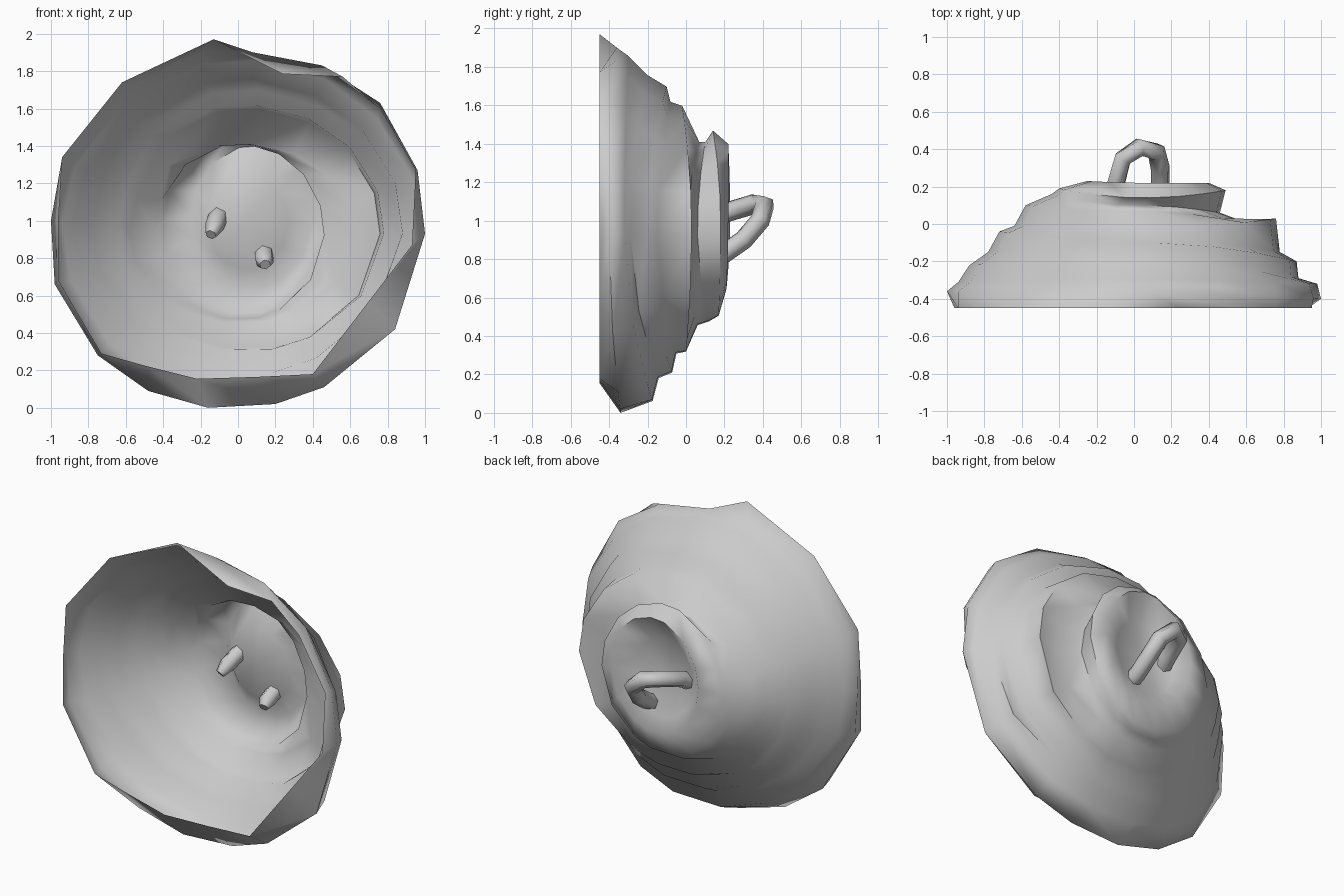
import bpy
import bmesh
from math import atan2, cos, sin, radians
from mathutils import Vector

cube = bpy.data.objects.get("Cube")
if cube:
    bpy.data.objects.remove(cube, do_unlink=True)

grey = bpy.data.materials.new("clay grey")
grey.use_nodes = True
colour = (0.6, 0.6, 0.6, 1)
grey.diffuse_color = colour
for node in grey.node_tree.nodes:
    if node.type == "BSDF_PRINCIPLED":
        node.inputs["Base Color"].default_value = colour


def finish(name, bm, angle):
    """Turn a bmesh into a shaded, coloured object."""
    bmesh.ops.recalc_face_normals(bm, faces=bm.faces)
    mesh = bpy.data.meshes.new(name)
    bm.to_mesh(mesh)
    bm.free()
    mesh.materials.append(grey)
    obj = bpy.data.objects.new(name, mesh)
    bpy.context.collection.objects.link(obj)
    bpy.ops.object.select_all(action="DESELECT")
    obj.select_set(True)
    bpy.context.view_layer.objects.active = obj
    bpy.ops.object.shade_smooth_by_angle(angle=radians(angle))


def loft(bm, rings):
    """Join neighbouring closed rings of points with quads."""
    loops = [[bm.verts.new(p) for p in ring] for ring in rings]
    for a, b in zip(loops, loops[1:]):
        n = len(a)
        for i in range(n):
            j = (i + 1) % n
            bm.faces.new((a[i], a[j], b[j], b[i]))
    return loops


# Uneven mouth of the bowl and the widest ring just behind it, as (x, z)
mouth = [(.93, .87), (.95, 1.27), (.76, 1.6), (.56, 1.77),
         (.24, 1.785), (-.13, 1.97), (-.62, 1.74), (-.94, 1.34),
         (-.96, 1), (-.96, .68), (-.73, .29), (-.48, .22),
         (-.22, .155), (.1, .165), (.4, .18), (.7, .57)]
widest = [(1, .93), (.96, 1.27), (.76, 1.63), (.45, 1.83),
          (.08, 1.9), (-.2, 1.9), (-.62, 1.7), (-.94, 1.34),
          (-1, 1), (-.98, .66), (-.75, .28), (-.48, .09),
          (-.16, 0), (.2, .02), (.46, .11), (.84, .42)]
angles = [atan2(z - .97, x) for x, z in widest]

# Stepped rings: right x, top z, left x, bottom z, then the depth at each
steps = [
    (.98, 1.86, -.94, .05, -.32, -.3, -.31, -.17),
    (.88, 1.76, -.88, .17, -.29, -.2, -.22, -.14),
    (.87, 1.7, -.78, .2, -.2, -.1, -.15, -.07),
    (.78, 1.62, -.72, .3, -.15, -.08, -.04, -.05),
    (.76, 1.6, -.64, .31, .03, -.02, -.01, 0),
    (.62, 1.41, -.58, .45, 0, .07, .1, .06),
    (.46, 1.41, -.44, .47, .06, .1, .16, .12),
    (.49, 1.47, -.4, .5, .18, .14, .19, .17),
    (.4, 1.4, -.25, .64, .22, .22, .23, .21),
    (.27, 1.24, -.17, .74, .16, .13, .16, .18),
]


def depth_at(a, right, top, left, bottom):
    """Blend the depths of the four sides around a ring."""
    side = right if cos(a) > 0 else left
    upright = top if sin(a) > 0 else bottom
    return side * cos(a) ** 2 + upright * sin(a) ** 2


def step_ring(right, top, left, bottom, *depth):
    return [((right + left) / 2 + cos(a) * (right - left) / 2,
             depth_at(a, *depth),
             (top + bottom) / 2 + sin(a) * (top - bottom) / 2) for a in angles]


# Bowl-shaped shell, open at the front, with a dished back
bm = bmesh.new()
rings = [[(x, -.45, z) for x, z in mouth],
         [(x, depth_at(a, -.4, -.36, -.36, -.34), z)
          for (x, z), a in zip(widest, angles)]]
rings += [step_ring(*s) for s in steps]
last = loft(bm, rings)[-1]
hub = bm.verts.new((.03, .13, .98))
for i, v in enumerate(last):
    bm.faces.new((v, last[(i + 1) % len(last)], hub))
finish("shell", bm, 70)

# Bent handle whose blunt, narrowed ends poke through the shell
path = [Vector(p) for p in (
    (-.145, .02, .925), (-.125, .07, .97), (-.1, .2, 1.04), (-.06, .35, 1.085),
    (.03, .41, 1.08), (.12, .385, 1), (.14, .3, .9),
    (.14, .2, .83), (.14, .1, .79), (.145, .06, .765))]
bm = bmesh.new()
rings = []
normal = Vector((0, 0, 1))
for i, p in enumerate(path):
    along = (path[min(i + 1, len(path) - 1)] - path[max(i - 1, 0)]).normalized()
    normal = (normal - along * normal.dot(along)).normalized()
    across = along.cross(normal)
    radius = .03 if p in (path[0], path[-1]) else .052
    rings.append([p + radius * (normal * cos(radians(60 * k)) + across * sin(radians(60 * k)))
                  for k in range(6)])
loops = loft(bm, rings)
bm.faces.new(loops[0])
bm.faces.new(loops[-1])
finish("handle", bm, 65)
